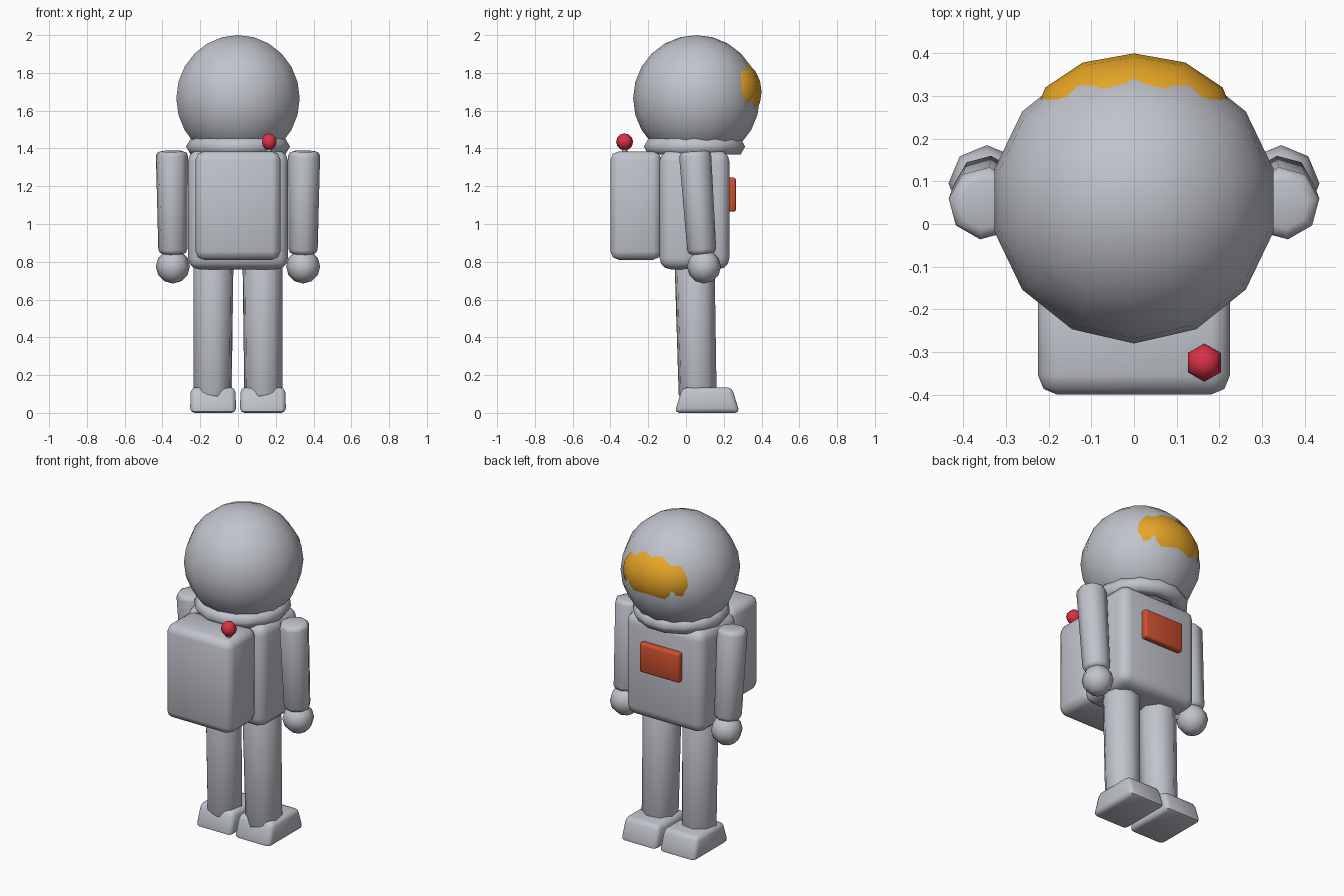
import bpy, bmesh
from math import radians
from mathutils import Vector

cube = bpy.data.objects.get("Cube")
if cube:
    bpy.data.objects.remove(cube, do_unlink=True)


def material(name, rgb):
    m = bpy.data.materials.new(name)
    m.use_nodes = True
    m.diffuse_color = (*rgb, 1)
    m.node_tree.nodes["Principled BSDF"].inputs["Base Color"].default_value = (*rgb, 1)
    return m


GREY = material("suit grey", (0.53, 0.55, 0.60))
GOLD = material("visor gold", (0.80, 0.38, 0.02))
ORANGE = material("panel orange", (0.62, 0.08, 0.03))
RED = material("beacon red", (0.70, 0.03, 0.06))


def finish(name, mat, bevel=0, segments=2, angle=40):
    ob = bpy.context.object
    ob.name = ob.data.name = name
    ob.data.materials.append(mat)
    bpy.ops.object.transform_apply(location=False, rotation=True, scale=True)
    if bevel:
        mod = ob.modifiers.new("Bevel", 'BEVEL')
        mod.width, mod.segments = bevel, segments
        mod.limit_method, mod.angle_limit = 'ANGLE', radians(50)
        bpy.ops.object.modifier_apply(modifier=mod.name)
    bpy.ops.object.shade_smooth_by_angle(angle=radians(angle))
    return ob


def box(name, lo, hi, mat, bevel, segments=2):
    lo, hi = Vector(lo), Vector(hi)
    bpy.ops.mesh.primitive_cube_add(size=1, location=(lo + hi) / 2)
    bpy.context.object.scale = hi - lo
    return finish(name, mat, bevel, segments, 50)


def ball(name, loc, radii, segs, rings, mat, turn=0):
    bpy.ops.mesh.primitive_uv_sphere_add(segments=segs, ring_count=rings, radius=1, location=loc)
    ob = bpy.context.object
    ob.scale = radii
    ob.rotation_euler.z = radians(turn)
    return finish(name, mat, angle=80)


def limb(name, bottom, top, r1, r2, mat, bevel=0, segs=8):
    bottom, top = Vector(bottom), Vector(top)
    axis = top - bottom
    bpy.ops.mesh.primitive_cone_add(vertices=segs, radius1=r1, radius2=r2,
                                    depth=axis.length, location=(bottom + top) / 2)
    ob = bpy.context.object
    ob.rotation_euler = axis.to_track_quat('Z', 'Y').to_euler()
    return finish(name, mat, bevel, 2, 60)


# Helmet, visor and collar
ball("helmet", (0, 0.055, 1.665), (0.335,) * 3, 14, 12, GREY)
ball("visor", (0, 0.24, 1.70), (0.24, 0.16, 0.18), 12, 10, GOLD)
bpy.ops.mesh.primitive_torus_add(major_segments=14, minor_segments=6, major_radius=0.225,
                                 minor_radius=0.05, location=(0, 0.045, 1.41))
finish("collar", GREY, angle=80)

# Torso, chest panel and backpack
box("torso", (-0.265, -0.14, 0.76), (0.265, 0.23, 1.39), GREY, 0.06, 3)
box("chest_panel", (-0.135, 0.215, 1.065), (0.135, 0.265, 1.245), ORANGE, 0.012)
box("backpack", (-0.225, -0.40, 0.81), (0.225, -0.13, 1.385), GREY, 0.045)

# Beacon on the backpack
limb("beacon_stem", (0.165, -0.325, 1.36), (0.165, -0.325, 1.43), 0.015, 0.015, GREY, segs=6)
ball("beacon", (0.165, -0.325, 1.435), (0.045,) * 3, 6, 6, RED)

for side, s in (("left", 1), ("right", -1)):
    # Arm and hand
    limb(side + "_arm", (s * 0.345, 0.085, 0.84), (s * 0.35, 0.047, 1.385),
         0.077, 0.086, GREY, 0.025)
    ball(side + "_hand", (s * 0.345, 0.095, 0.775), (0.09,) * 3, 8, 6, GREY)

    # Leg
    limb(side + "_leg", (s * 0.134, 0.062, 0.08), (s * 0.13, 0.045, 0.82),
         0.103, 0.109, GREY, 0.02)

    # Boot: a box whose top is drawn in at the heel and toe
    bpy.ops.mesh.primitive_cube_add(size=1, location=(s * 0.132, 0.112, 0.0675))
    boot = bpy.context.object
    boot.scale = (0.245, 0.345, 0.135)
    for v in boot.data.vertices:
        if v.co.z > 0:
            v.co.y *= 0.76
            v.co.x *= 0.96
    finish(side + "_boot", GREY, 0.025, 2, 50)
